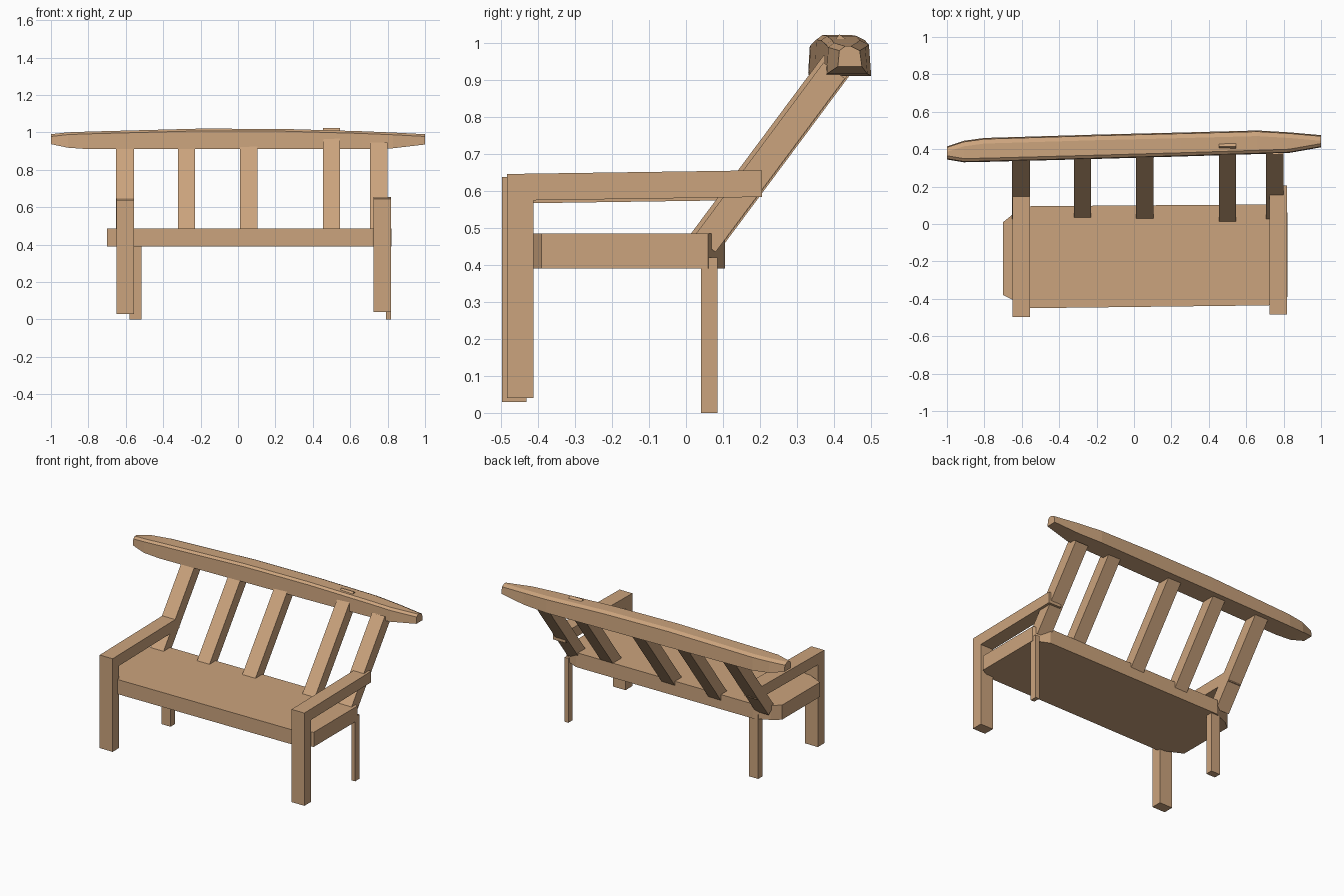
import bpy, bmesh
from mathutils import Vector

if "Cube" in bpy.data.objects:
    bpy.data.objects.remove(bpy.data.objects["Cube"])

wood = bpy.data.materials.new("warm wood")
wood.diffuse_color = (0.60, 0.37, 0.205, 1)
wood.use_nodes = True
wood.node_tree.nodes["Principled BSDF"].inputs["Base Color"].default_value = wood.diffuse_color


def loft(name, sections):
    """Closed solid through a row of equal-length point loops."""
    bm = bmesh.new()
    rings = [[bm.verts.new(p) for p in loop] for loop in sections]
    n = len(rings[0])
    for a, b in zip(rings, rings[1:]):
        for i in range(n):
            j = (i + 1) % n
            bm.faces.new((a[i], a[j], b[j], b[i]))
    bm.faces.new(rings[0])
    bm.faces.new(rings[-1])
    bmesh.ops.recalc_face_normals(bm, faces=bm.faces)
    mesh = bpy.data.meshes.new(name)
    bm.to_mesh(mesh)
    bm.free()
    mesh.materials.append(wood)
    obj = bpy.data.objects.new(name, mesh)
    bpy.context.collection.objects.link(obj)
    return obj


def box(name, x, y, z):
    return loft(name, [[(x[0], y[0], h), (x[1], y[0], h),
                        (x[1], y[1], h), (x[0], y[1], h)] for h in z])


# Seat slab with clipped corners
outline = [(-0.70, -0.38), (-0.65, -0.405), (-0.55, -0.45), (0.72, -0.435),
           (0.82, -0.39), (0.82, 0.06), (0.72, 0.105), (-0.55, 0.095),
           (-0.65, 0.05), (-0.70, 0.01)]
loft("seat", [[(x, y, z) for x, y in outline] for z in (0.39, 0.485)])

# Front legs and gently rising armrests
for side, x0, x1, y0, y1, foot, top, end in (
        ("left", -0.65, -0.557, -0.497, -0.43, 0.03, 0.637, 0.19),
        ("right", 0.725, 0.817, -0.483, -0.412, 0.04, 0.645, 0.205)):
    box("front_leg_" + side, (x0, x1), (y0, y1), (foot, top - 0.07))
    rise = 0.01
    loft("armrest_" + side, [
        [(x0, y, t - 0.072), (x1, y, t - 0.072), (x1, y, t), (x0, y, t)]
        for y, t in ((y0, top), (end, top + rise))])

# Back legs
box("back_leg_left", (-0.58, -0.515), (0.04, 0.085), (0, 0.42))
box("back_leg_right", (0.79, 0.817), (0.04, 0.085), (0, 0.42))

# Leaning back slats: x range, front edge y at seat height, length
lean = Vector((0, 0.597, 0.802))
depth = Vector((0, 0.802, -0.597)) * 0.072
slats = [(-0.652, -0.557, 0.028, 0.62), (-0.32, -0.23, 0.035, 0.62),
         (0.01, 0.105, 0.03, 0.62), (0.455, 0.545, 0.014, 0.67),
         (0.707, 0.80, 0.028, 0.575)]
for i, (x0, x1, y, length) in enumerate(slats):
    low = Vector((0, y, 0.485))
    loops = []
    for t in (-0.01, length):
        p = low + lean * t
        loops.append([p + Vector((x0, 0, 0)), p + Vector((x1, 0, 0)),
                      p + depth + Vector((x1, 0, 0)),
                      p + depth + Vector((x0, 0, 0))])
    loft("back_slat_%d" % (i + 1), loops)

# Top rail, tapered towards both ends: x, front, back, bottom, top
rail = [(-1.0, 0.345, 0.415, 0.937, 0.99), (-0.91, 0.33, 0.445, 0.918, 1.0),
        (-0.80, 0.332, 0.46, 0.91, 1.004), (-0.20, 0.348, 0.478, 0.91, 1.02),
        (0.25, 0.361, 0.489, 0.91, 1.018), (0.66, 0.374, 0.50, 0.91, 1.006),
        (0.83, 0.38, 0.49, 0.915, 0.999), (1.0, 0.41, 0.475, 0.935, 0.99)]
loft("top_rail", [[(x, f, b), (x, k, b), (x, k - 0.006, t - 0.012),
                   (x, k - 0.03, t), (x, f + 0.02, t), (x, f + 0.004, t - 0.012)]
                  for x, f, k, b, t in rail])
